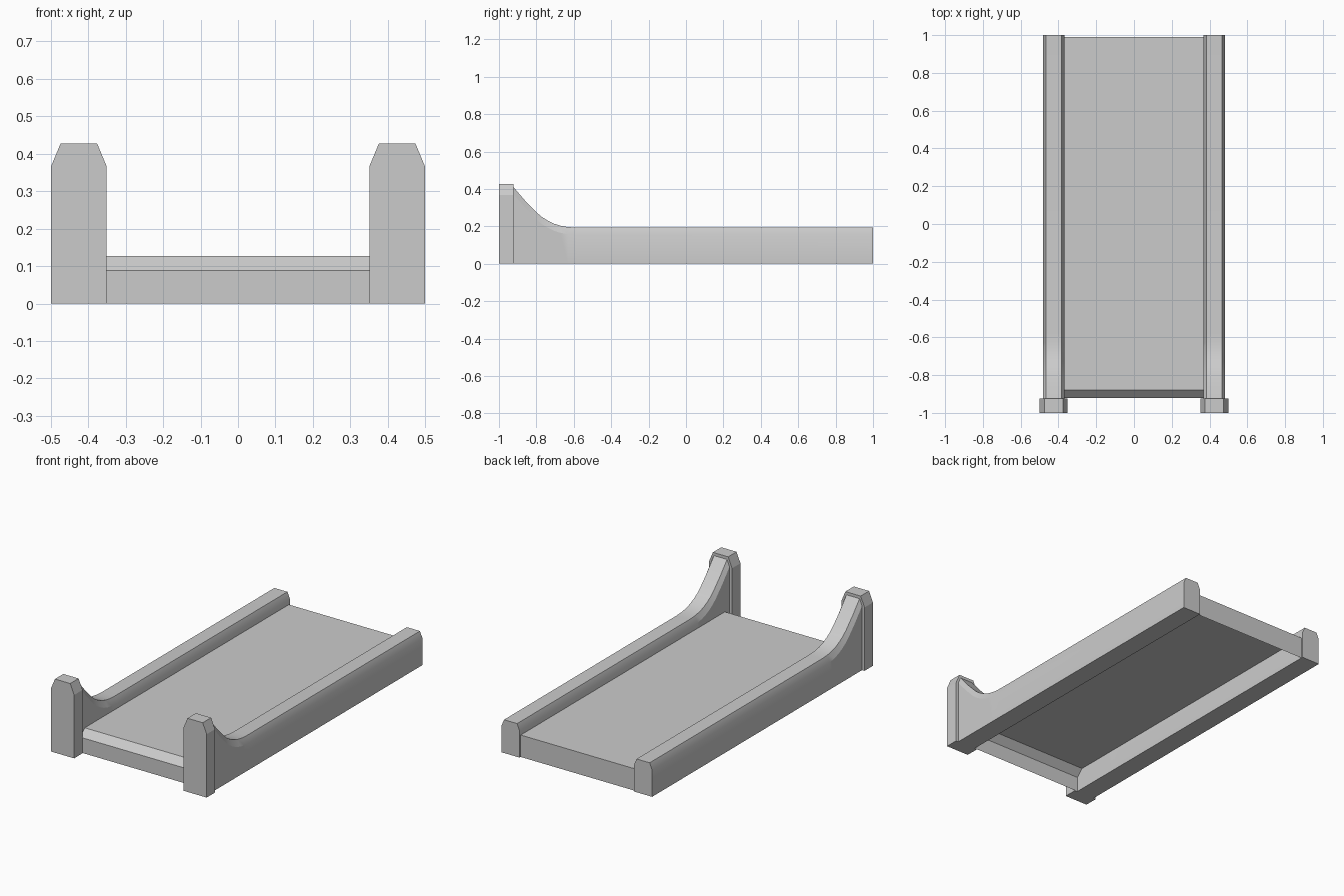
import bpy

if "Cube" in bpy.data.objects:
    bpy.data.objects.remove(bpy.data.objects["Cube"])

def make_mesh(name, verts, faces, smooth=None):
    me = bpy.data.meshes.new(name)
    me.from_pydata(verts, [], faces)
    ob = bpy.data.objects.new(name, me)
    bpy.context.collection.objects.link(ob)
    if smooth:
        bpy.ops.object.select_all(action='DESELECT')
        ob.select_set(True)
        bpy.context.view_layer.objects.active = ob
        bpy.ops.object.shade_smooth_by_angle(angle=smooth)
    return ob

def section(cx, half, bevel_x, bevel_z, y, top):
    # upright cross-section with chamfered top corners
    pts = [(-half, 0), (half, 0), (half, top - bevel_z), (half - bevel_x, top),
           (-half + bevel_x, top), (-half, top - bevel_z)]
    return [(cx + x, y, z) for x, z in pts]

def loft(name, rings, smooth=None):
    n = len(rings[0])
    faces = [tuple(range(n))]
    for r in range(len(rings) - 1):
        a, b = r * n, (r + 1) * n
        for i in range(n):
            j = (i + 1) % n
            faces.append((a + j, a + i, b + i, b + j))
    last = (len(rings) - 1) * n
    faces.append(tuple(reversed(range(last, last + n))))
    return make_mesh(name, [p for ring in rings for p in ring], faces, smooth)

# top edge of the side rail, (y, z), sweeping up to the post
rail_curve = [(-0.923, 0.41), (-0.86, 0.337), (-0.80, 0.275), (-0.77, 0.25),
              (-0.74, 0.231), (-0.705, 0.214), (-0.67, 0.203), (-0.63, 0.196),
              (-0.58, 0.193), (1.0, 0.193)]

for side, s in (("left", -1), ("right", 1)):
    # front post
    loft(side + "_post", [section(s * 0.425, 0.074, 0.025, 0.06, y, 0.427)
                          for y in (-1.0, -0.923)])
    # side rail
    loft(side + "_rail", [section(s * 0.425, 0.058, 0.016, 0.038, y, z)
                          for y, z in rail_curve], smooth=0.4)

# folded deck sheet: front board, sloped lip, floor, back board
fold = [(-0.92, 0.0), (-0.92, 0.088), (-0.88, 0.127), (0.99, 0.127), (0.99, 0.0)]
verts = [(x, y, z) for y, z in fold for x in (-0.37, 0.37)]
make_mesh("deck", verts, [(2*i, 2*i + 1, 2*i + 3, 2*i + 2) for i in range(4)])
